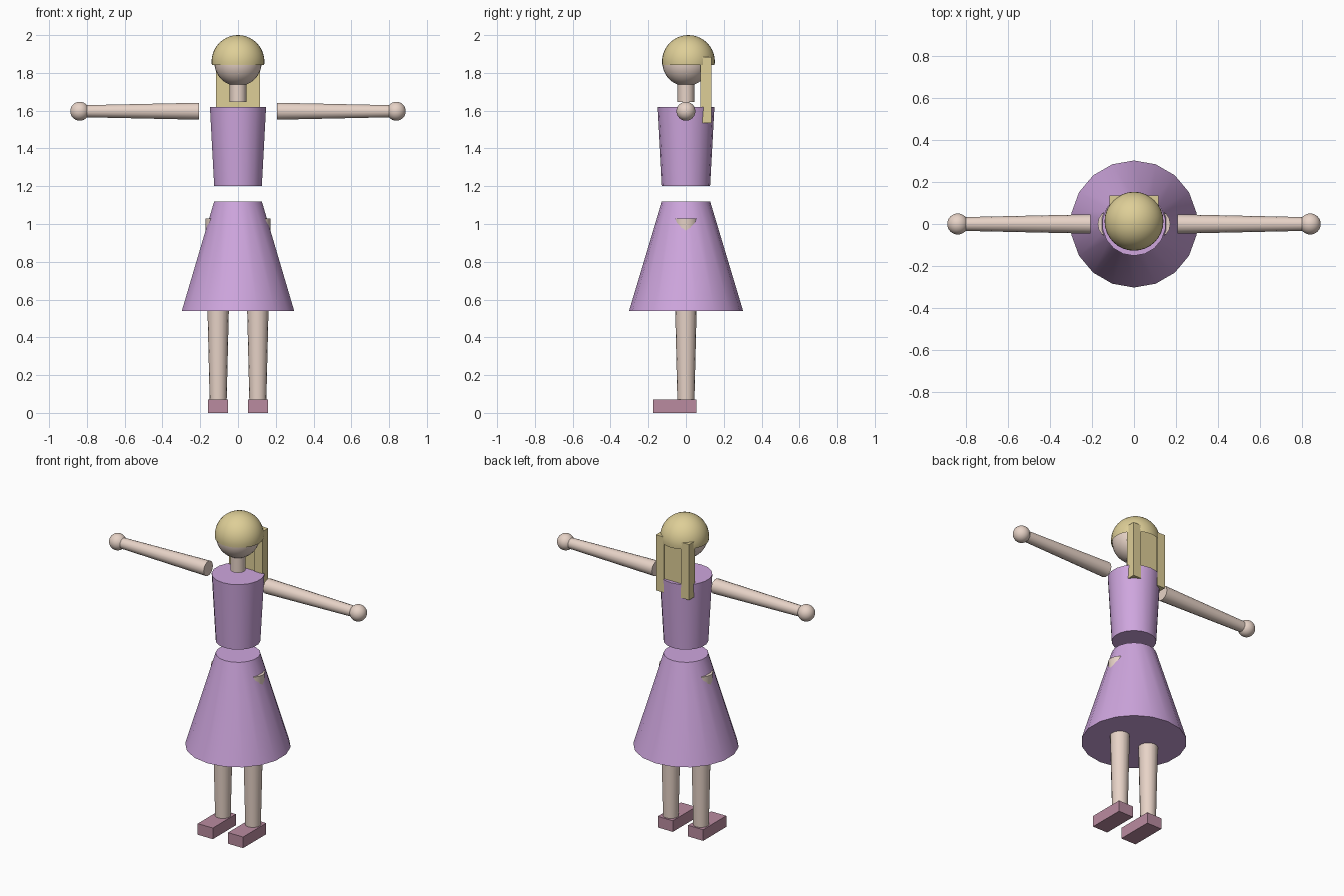
import bpy, bmesh, math
from mathutils import Matrix, Vector

if "Cube" in bpy.data.objects:
    bpy.data.objects.remove(bpy.data.objects["Cube"])


def material(name, rgb):
    m = bpy.data.materials.new(name)
    m.diffuse_color = (*rgb, 1)
    m.use_nodes = True
    m.node_tree.nodes["Principled BSDF"].inputs["Base Color"].default_value = m.diffuse_color
    return m


LILAC = material("lilac_fabric", (0.62, 0.38, 0.73))
SKIN = material("skin", (0.80, 0.65, 0.57))
BLONDE = material("blonde_hair", (0.73, 0.62, 0.31))
MAUVE = material("mauve_shoe", (0.49, 0.26, 0.35))


def finish(name, bm, mat, smooth=True):
    bmesh.ops.recalc_face_normals(bm, faces=bm.faces)
    mesh = bpy.data.meshes.new(name)
    bm.to_mesh(mesh)
    bm.free()
    mesh.materials.append(mat)
    ob = bpy.data.objects.new(name, mesh)
    bpy.context.collection.objects.link(ob)
    if smooth:
        bpy.ops.object.select_all(action='DESELECT')
        ob.select_set(True)
        bpy.context.view_layer.objects.active = ob
        bpy.ops.object.shade_smooth_by_angle(angle=math.radians(40))
    return ob


def taper(name, start, end, r_start, r_end, sides, mat):
    """Closed tapered cylinder between two points."""
    start, end = Vector(start), Vector(end)
    axis = end - start
    # upright parts keep a corner on the y axis
    turn = Vector((0, 0, 1)).rotation_difference(axis).to_matrix().to_4x4()
    bm = bmesh.new()
    bmesh.ops.create_cone(bm, cap_ends=True, segments=sides, radius1=r_start,
                          radius2=r_end, depth=axis.length,
                          matrix=Matrix.Translation((start + end) / 2) @ turn)
    return finish(name, bm, mat)


def ball(name, centre, radius, mat, cut_z=None):
    """Sphere, optionally cut open below a height."""
    bm = bmesh.new()
    bmesh.ops.create_uvsphere(bm, u_segments=32, v_segments=20, radius=radius,
                              matrix=Matrix.Translation(centre))
    if cut_z is not None:
        bmesh.ops.bisect_plane(bm, geom=bm.verts[:] + bm.edges[:] + bm.faces[:],
                               plane_co=(0, 0, cut_z), plane_no=(0, 0, 1),
                               clear_inner=True)
    return finish(name, bm, mat)


def box(name, low, high, mat):
    low, high = Vector(low), Vector(high)
    bm = bmesh.new()
    bmesh.ops.create_cube(bm, size=1, matrix=Matrix.Translation((low + high) / 2)
                          @ Matrix.Diagonal((*(high - low), 1)))
    return finish(name, bm, mat, smooth=False)


# Dress
taper("skirt", (0, 0, 0.54), (0, 0, 1.12), 0.302, 0.128, 18, LILAC)
taper("bodice", (0, 0, 1.2), (0, 0, 1.62), 0.128, 0.151, 18, LILAC)

# Neck, head and hair cap
taper("neck", (0, 0, 1.645), (0, 0, 1.78), 0.044, 0.044, 16, SKIN)
ball("head", (0, 0, 1.855), 0.125, SKIN)
ball("hair_cap", (0, 0.013, 1.86), 0.14, BLONDE, cut_z=1.842)

# Back hair: centre panel with a longer lock on each side
box("hair_panel", (-0.07, 0.085, 1.59), (0.07, 0.128, 1.87), BLONDE)

for side, s in (("left", -1), ("right", 1)):
    xs = sorted((s * 0.06, s * 0.116))
    box(side + "_hair_lock", (xs[0], 0.078, 1.535), (xs[1], 0.135, 1.885), BLONDE)

    # Arms and hands
    taper(side + "_arm", (s * 0.207, 0, 1.597), (s * 0.80, 0, 1.597),
          0.046, 0.033, 14, SKIN)
    ball(side + "_hand", (s * 0.838, 0, 1.597), 0.05, SKIN)

    # Legs, whose tops show through the hips, and shoes
    taper(side + "_leg", (s * 0.105, 0, 0.06), (s * 0.105, 0, 1.028),
          0.045, 0.068, 16, SKIN)
    xs = sorted((s * 0.053, s * 0.158))
    box(side + "_shoe", (xs[0], -0.175, 0), (xs[1], 0.055, 0.07), MAUVE)
